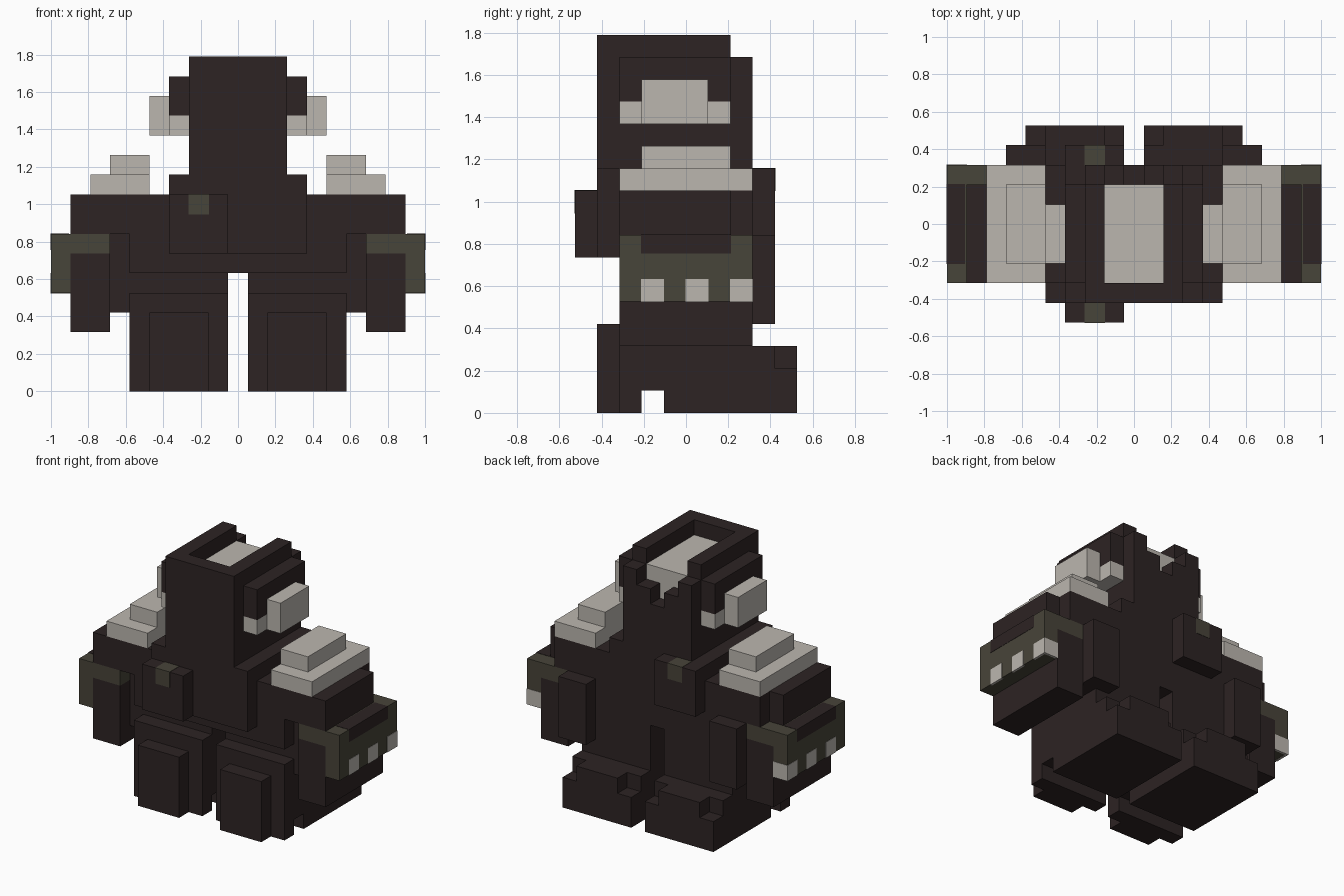
import bpy
import bmesh
from mathutils import Vector

default = bpy.data.objects.get("Cube")
if default:
    bpy.data.objects.remove(default, do_unlink=True)

UNIT = 2 / 19          # side of one block
COAT = 0.02            # thickness of painted patches, in blocks


def make_material(name, rgb):
    material = bpy.data.materials.new(name)
    color = (*rgb, 1)
    material.diffuse_color = color
    material.use_nodes = True
    shader = material.node_tree.nodes["Principled BSDF"]
    shader.inputs["Base Color"].default_value = color
    shader.inputs["Roughness"].default_value = 0.9
    return material


dark = make_material("dark brown", (0.026, 0.017, 0.017))
light = make_material("pale stone", (0.5, 0.47, 0.43))
green = make_material("mossy green", (0.064, 0.058, 0.041))


def block(name, material, xs, ys, zs, grow=0):
    """Box between two limits on each axis, measured in blocks."""
    low = Vector((min(xs), min(ys), min(zs))) - Vector((grow, grow, grow))
    high = Vector((max(xs), max(ys), max(zs))) + Vector((grow, grow, grow))
    mesh = bpy.data.meshes.new(name)
    bm = bmesh.new()
    bmesh.ops.create_cube(bm, size=1)
    for vert in bm.verts:
        for axis in range(3):
            corner = high if vert.co[axis] > 0 else low
            vert.co[axis] = corner[axis] * UNIT
    bm.to_mesh(mesh)
    bm.free()
    mesh.materials.append(material)
    obj = bpy.data.objects.new(name, mesh)
    bpy.context.collection.objects.link(obj)
    return obj


def centred(name, material, half, ys, zs):
    return block(name, material, (-half, half), ys, zs)


def pair(name, material, xs, ys, zs, grow=0):
    """The same box on the left (+x) and on the right (-x)."""
    for side, sign in (("left", 1), ("right", -1)):
        mirrored = [sign * x for x in xs]
        block(side + "_" + name, material, mirrored, ys, zs, grow)


# Torso
centred("chest", dark, 3.5, (-4, 3), (7, 11))
centred("belly", dark, 5.5, (-3, 3), (6, 10))

# Chest and back lumps with moss spots
block("chest_lump", dark, (-3.5, -0.5), (-5, -4), (7, 10))
block("chest_moss", green, (-2.5, -1.5), (-5, -4), (9, 10), COAT)
block("back_lump", dark, (-3.5, -0.5), (3, 4), (8, 11))
block("back_moss", green, (-2.5, -1.5), (3, 4), (10, 11), COAT)

# Head: open-topped shell around a pale core
centred("head_base", dark, 2.5, (-4, 2), (11, 13))
centred("head_front_wall", dark, 2.5, (-4, -3), (13, 17))
pair("head_side_wall", dark, (1.5, 2.5), (-3, 2), (13, 17))
centred("head_core", light, 1.5, (-3, 2), (13, 16))

# Stepped notch at the back of the head
centred("nape", dark, 2.5, (2, 3), (11, 14))
pair("nape_step", dark, (0.5, 1.5), (2, 3), (14, 15))
pair("nape_post", dark, (1.5, 2.5), (2, 3), (14, 16))

# Brows and ears
pair("brow", dark, (2.5, 3.5), (-3, 2), (14, 16))
pair("cheek", light, (2.5, 3.5), (-3, 2), (13, 14))
pair("ear", light, (3.5, 4.5), (-2, 1), (13, 15))

# Shoulders and pads
pair("shoulder", dark, (3.5, 7.5), (-3, 3), (8, 10))
pair("shoulder_edge", dark, (7.5, 8.5), (-3, 2), (8, 10))
pair("lower_pad", light, (4.5, 7.5), (-3, 3), (10, 11))
pair("upper_pad", light, (4.5, 6.5), (-2, 2), (11, 12))

# Arms with moss bands and outer plates
pair("arm", dark, (6.5, 8.5), (-3, 3), (3, 7))
pair("arm_band", green, (6.5, 8.5), (-3, 3), (7, 8))
pair("inner_arm", dark, (5.5, 6.5), (-2, 3), (4, 8))
pair("arm_plate", green, (8.5, 9.5), (-3, 3), (5, 8))
pair("plate_cap", dark, (8.6, 9.5), (-2, 2), (7.2, 8), COAT)
for index, start in enumerate((-2, 0, 2)):
    name = "plate_tooth_" + "abc"[index]
    pair(name, light, (9.4, 9.5), (start, start + 1), (5, 6), COAT)
pair("plate_back_tooth", light, (8.5, 9.5), (2.9, 3), (5, 6), COAT)

# Haunches behind the arms
pair("haunch", dark, (4.5, 6.5), (3, 4), (4, 8))

# Legs, toes and heels
pair("leg", dark, (0.5, 5.5), (-2, 3), (1, 6))
pair("toe_base", dark, (0.5, 5.5), (-3, -2), (0, 5))
pair("toe", dark, (1.5, 4.5), (-4, -3), (0, 4))
pair("foot", dark, (0.5, 5.5), (-1, 4), (0, 3))
pair("heel", dark, (0.5, 5.5), (4, 5), (0, 2))
pair("heel_top", dark, (1.5, 4.5), (4, 5), (2, 3))
